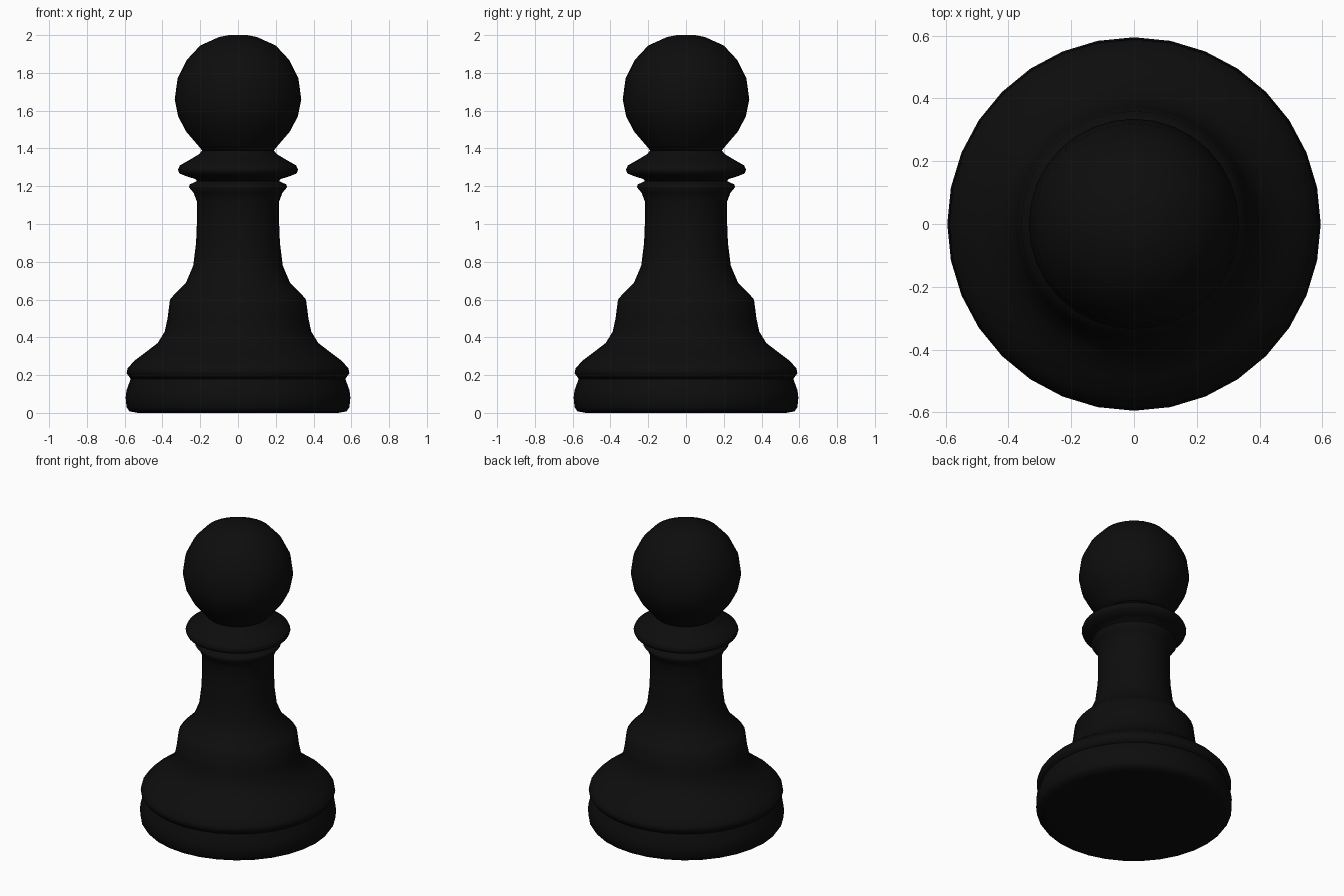
import bpy
import bmesh
import math

SIDES = 32

cube = bpy.data.objects.get("Cube")
if cube:
    bpy.data.objects.remove(cube, do_unlink=True)


def make_material(name, colour):
    material = bpy.data.materials.new(name)
    material.use_nodes = True
    material.diffuse_color = colour
    material.node_tree.nodes["Principled BSDF"].inputs["Base Color"].default_value = colour
    return material


def turned_part(name, profile, material):
    """Spin a (radius, height) profile about z into a closed, smooth solid."""
    # Both ends are closed on the axis
    points = [(0, profile[0][1])] + profile + [(0, profile[-1][1])]
    bm = bmesh.new()
    verts = [bm.verts.new((radius, 0, height)) for radius, height in points]
    edges = [bm.edges.new(pair) for pair in zip(verts, verts[1:])]
    bmesh.ops.spin(bm, geom=verts + edges, cent=(0, 0, 0), axis=(0, 0, 1),
                   angle=math.tau, steps=SIDES, use_duplicate=False)
    bmesh.ops.remove_doubles(bm, verts=bm.verts[:], dist=0.0005)
    bmesh.ops.recalc_face_normals(bm, faces=bm.faces[:])

    mesh = bpy.data.meshes.new(name)
    bm.to_mesh(mesh)
    bm.free()
    mesh.materials.append(material)
    part = bpy.data.objects.new(name, mesh)
    bpy.context.collection.objects.link(part)

    bpy.ops.object.select_all(action="DESELECT")
    part.select_set(True)
    bpy.context.view_layer.objects.active = part
    bpy.ops.object.shade_smooth_by_angle(angle=math.radians(60))
    return part


black = make_material("black lacquer", (0.004, 0.004, 0.004, 1))

# Heavy foot ring, up to the groove
turned_part("base_ring", [
    (.53, 0), (.575, .008), (.59, .03), (.595, .08), (.59, .12), (.568, .18),
], black)

# Flared skirt, shoulder and slender stem with a thin lip
turned_part("body", [
    (.568, .18), (.59, .21), (.585, .235), (.55, .275), (.49, .32),
    (.425, .37), (.388, .43), (.373, .5), (.36, .6), (.335, .63),
    (.275, .69), (.237, .78), (.222, .9), (.218, 1), (.218, 1.12),
    (.235, 1.165), (.26, 1.195), (.255, 1.21), (.217, 1.227),
], black)

# Wide collar below the head
turned_part("collar", [
    (.217, 1.227), (.225, 1.238), (.265, 1.25), (.31, 1.267), (.318, 1.287),
    (.308, 1.31), (.25, 1.343), (.205, 1.37), (.19, 1.39),
], black)

# Ball head with a slightly flattened crown
turned_part("head", [
    (.19, 1.39), (.215, 1.42), (.275, 1.49), (.317, 1.57), (.335, 1.66),
    (.32, 1.77), (.27, 1.87), (.2, 1.945), (.1, 1.99), (.05, 2),
], black)
